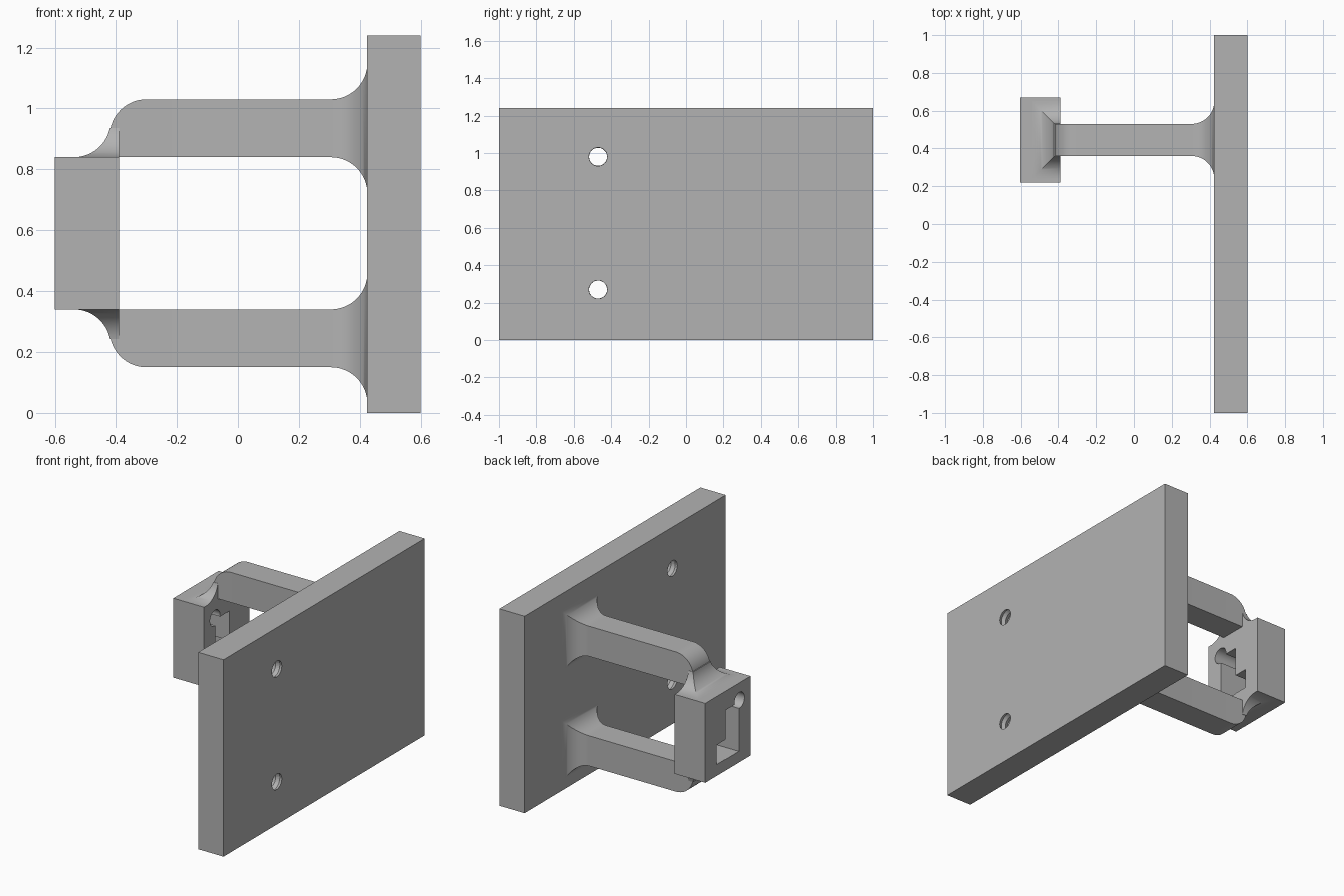
import bpy, bmesh
from math import sin, cos, pi, sqrt, radians
from mathutils import Matrix

if "Cube" in bpy.data.objects:
    bpy.data.objects.remove(bpy.data.objects["Cube"])

grey = bpy.data.materials.new("plain grey")
grey.use_nodes = True
colour = (0.45, 0.45, 0.45, 1)
grey.diffuse_color = colour
grey.node_tree.nodes["Principled BSDF"].inputs["Base Color"].default_value = colour

R = 0.12                 # fillet radius
Y0, Y1 = 0.36, 0.53      # arm sides
Z0, Z1 = 0.84, 1.03      # upper arm underside and top
MID = 0.59               # mirror height between the arms
STEPS = 16


def finish(name, bm):
    bmesh.ops.recalc_face_normals(bm, faces=bm.faces)
    mesh = bpy.data.meshes.new(name)
    bm.to_mesh(mesh)
    bm.free()
    mesh.materials.append(grey)
    ob = bpy.data.objects.new(name, mesh)
    bpy.context.collection.objects.link(ob)
    return ob


def loft(name, rings, mirror=False):
    """Skin a row of closed rings; optionally mirror in height."""
    bm = bmesh.new()
    rows = [[bm.verts.new(p) for p in ring] for ring in rings]
    for a, b in zip(rows, rows[1:]):
        for i in range(len(a)):
            j = (i + 1) % len(a)
            bm.faces.new((a[i], a[j], b[j], b[i]))
    bm.faces.new(rows[0])
    bm.faces.new(rows[-1])
    if mirror:
        for v in bm.verts:
            v.co.z = 2 * MID - v.co.z
    return finish(name, bm)


def box(name, x, y, z):
    return loft(name, [[(x[0], y[0], h), (x[1], y[0], h), (x[1], y[1], h), (x[0], y[1], h)] for h in z])


def turned_rod(name, profile, y, z, sides=32):
    """Round rod along x from (x, radius) pairs."""
    return loft(name, [[(x, y + r * cos(2 * pi * i / sides), z + r * sin(2 * pi * i / sides))
                        for i in range(sides)] for x, r in profile])


def cut(ob, cutters):
    for c in cutters:
        c.hide_render = True
        mod = ob.modifiers.new("cut", "BOOLEAN")
        mod.operation = "DIFFERENCE"
        mod.solver = "EXACT"
        mod.object = c
    bpy.context.view_layer.update()
    result = bpy.data.meshes.new_from_object(ob.evaluated_get(bpy.context.evaluated_depsgraph_get()))
    ob.modifiers.clear()
    ob.data = result
    for c in cutters:
        bpy.data.objects.remove(c)


def smooth(ob):
    bpy.ops.object.select_all(action="DESELECT")
    ob.select_set(True)
    bpy.context.view_layer.objects.active = ob
    bpy.ops.object.shade_smooth_by_angle(angle=radians(30))


def flare(t):
    return R - sqrt(max(R * R - t * t, 0))


# Mounting plate with two threaded holes
plate = box("mounting_plate", (0.424, 0.6), (-1, 1), (0, 1.24))
thread = [(0.40 + 0.0225 * i, 0.048 if i % 2 else 0.058) for i in range(11)]
cut(plate, [turned_rod("thread_cutter", thread, -0.47, z) for z in (0.27, 0.98)])

# End block with a round hole running into an L-shaped slot
block = box("end_block", (-0.603, -0.39), (0.22, 0.67), (0.34, 0.84))
cut(block, [
    turned_rod("hole_cutter", [(-0.7, 0.05), (-0.3, 0.05)], 0.33, 0.73),
    box("slot_cutter", (-0.71, -0.31), (0.335, 0.47), (0.41, 0.72)),
    box("step_cutter", (-0.72, -0.32), (0.45, 0.56), (0.412, 0.535)),
])
smooth(block)

# Arms: rounded outer end, straight bar, flare onto the plate
arm_rings = []
for i in range(STEPS + 1):
    a = pi / 2 * i / STEPS
    x, z = -0.30 - R * cos(a), Z1 - R + R * sin(a)
    arm_rings.append([(x, Y0, Z0), (x, Y1, Z0), (x, Y1, z), (x, Y0, z)])
for i in range(STEPS + 1):
    t = R * sin(pi / 2 * i / STEPS)
    x, o = 0.305 + t, flare(t)
    arm_rings.append([(x, Y0 - o, Z0 - o), (x, Y1 + o, Z0 - o), (x, Y1 + o, Z1 + o), (x, Y0 - o, Z1 + o)])

# Fillets that blend each arm into the block
foot_rings = []
for i in range(STEPS + 1):
    t = R * cos(pi / 2 * i / STEPS)
    o, z = flare(t), Z0 + R - t
    x = -0.42 - o
    if z < 0.945:
        foot_rings.append([(x, Y0 - o, z), (-0.39, Y0 - o, z), (-0.39, Y1 + o, z), (x, Y1 + o, z)])

for side, flip in (("upper", False), ("lower", True)):
    smooth(loft(side + "_arm", arm_rings, flip))
    smooth(loft(side + "_arm_fillet", foot_rings, flip))
